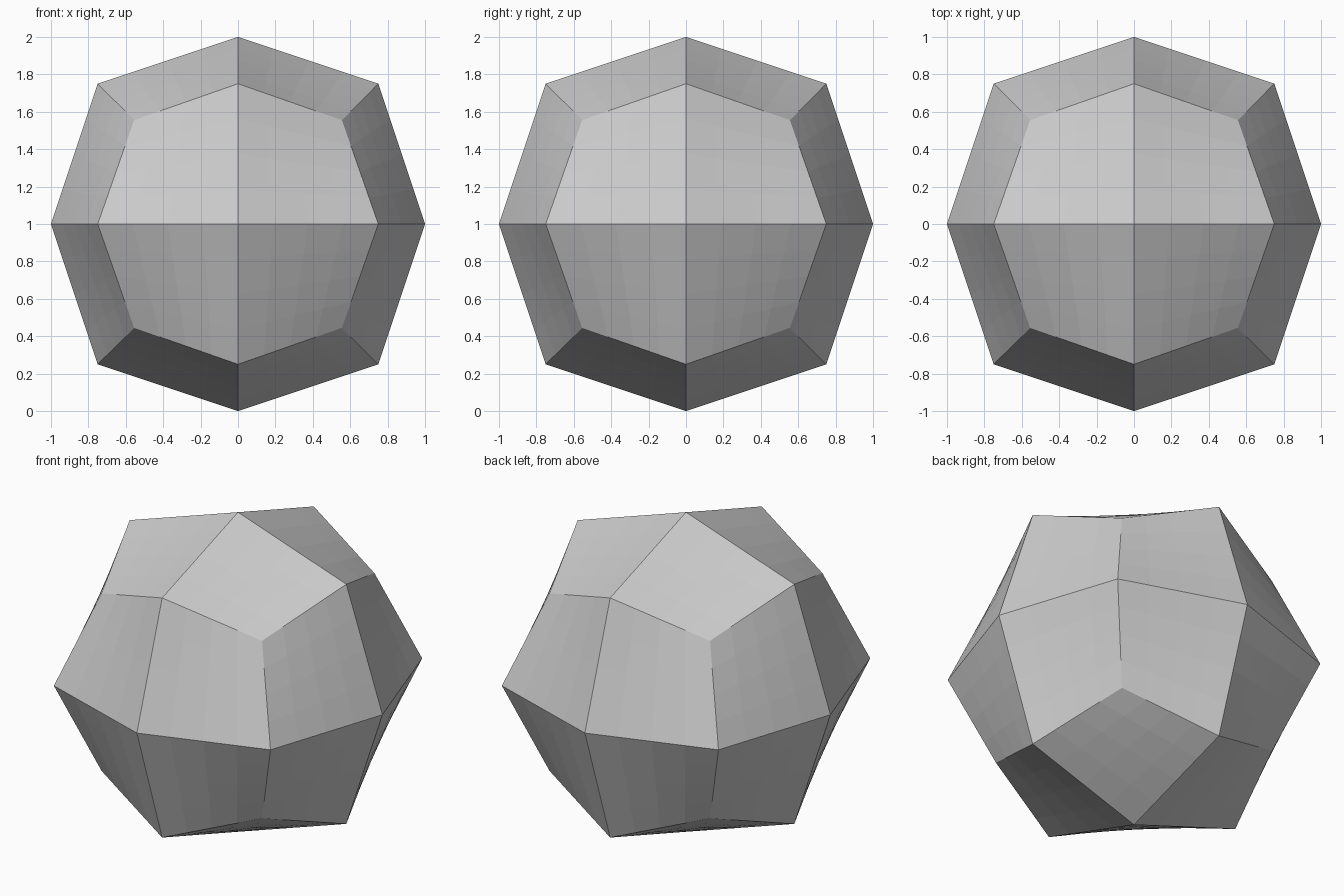
import bpy

if "Cube" in bpy.data.objects:
    bpy.data.objects.remove(bpy.data.objects["Cube"])

# Faceted ball: a cube rounded by one subdivision step, resting on the ground
bpy.ops.mesh.primitive_cube_add(size=2, location=(0, 0, 1))
ball = bpy.context.object
ball.name = "faceted_ball"

# Round the cube into 24 kite-shaped faces
rounding = ball.modifiers.new("rounding", 'SUBSURF')
rounding.levels = rounding.render_levels = 1
rounding.use_limit_surface = False

# Divide each warped kite evenly, keeping its straight edges
panels = ball.modifiers.new("panels", 'SUBSURF')
panels.subdivision_type = 'SIMPLE'
panels.levels = panels.render_levels = 2
panels.use_limit_surface = False
